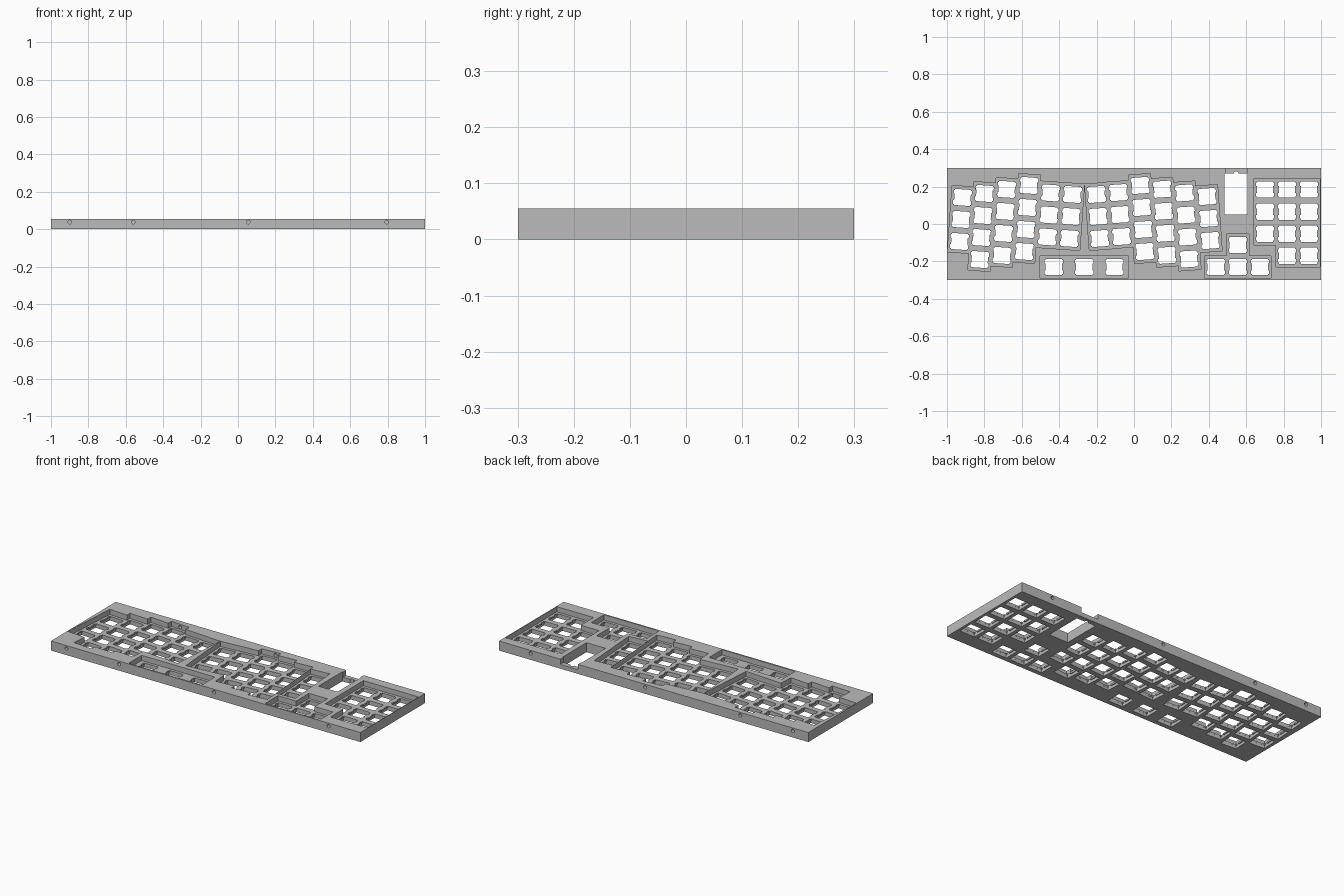
import bpy
import bmesh
import math
from mathutils import Matrix, Vector

if "Cube" in bpy.data.objects:
    bpy.data.objects.remove(bpy.data.objects["Cube"], do_unlink=True)

PITCH = 0.118        # key spacing
MM = PITCH / 19.05   # one millimetre in model units
HEIGHT = 0.0555
HALF_Y = 0.299
FLOOR = 0.025        # top of the switch plate inside the pockets
TILT = math.radians(4)

# One column of keys: x and y of the top key, key count, tilt, key width
columns = [
    # left hand block
    (-0.917, 0.142, 3, -TILT, 1), (-0.800, 0.163, 4, -TILT, 1), (-0.681, 0.185, 4, -TILT, 1),
    (-0.562, 0.206, 4, -TILT, 1), (-0.446, 0.166, 3, -TILT, 1), (-0.329, 0.158, 3, -TILT, 1),
    # right hand block
    (-0.200, 0.158, 3, TILT, 1), (-0.083, 0.168, 3, TILT, 1), (0.033, 0.206, 4, TILT, 1),
    (0.151, 0.186, 4, TILT, 1), (0.270, 0.166, 4, TILT, 1), (0.391, 0.147, 3, TILT, 1),
    # thumb row
    (-0.429, -0.230, 1, 0, 1.25), (-0.266, -0.230, 1, 0, 1.5), (-0.104, -0.230, 1, 0, 1.25),
    # arrow cluster
    (0.437, -0.230, 1, 0, 1), (0.555, -0.112, 2, 0, 1), (0.673, -0.230, 1, 0, 1),
    # number pad
    (0.700, 0.184, 3, 0, 1), (0.818, 0.184, 4, 0, 1), (0.936, 0.184, 4, 0, 1),
]


def keys():
    """Yield the placement and width of every key."""
    for x, y, count, tilt, width in columns:
        turn = Matrix.Rotation(tilt, 4, 'Z')
        for row in range(count):
            offset = turn @ Vector((0, -PITCH * row, 0))
            yield Matrix.Translation(Vector((x, y, 0)) + offset) @ turn, width


def prism(bm, outline, z0, z1, place=Matrix()):
    """Extrude a flat counter-clockwise outline between two heights."""
    low = [bm.verts.new(place @ Vector((x, y, z0))) for x, y in outline]
    high = [bm.verts.new(place @ Vector((x, y, z1))) for x, y in outline]
    bm.faces.new(low[::-1])
    bm.faces.new(high)
    for i in range(len(low)):
        j = (i + 1) % len(low)
        bm.faces.new((low[i], low[j], high[j], high[i]))


def rect(x0, x1, y0, y1):
    return [(x0, y0), (x1, y0), (x1, y1), (x0, y1)]


def make_object(name, bm):
    mesh = bpy.data.meshes.new(name)
    bm.to_mesh(mesh)
    bm.free()
    obj = bpy.data.objects.new(name, mesh)
    bpy.context.collection.objects.link(obj)
    return obj


def cut(target, name, bm):
    """Subtract the cutter from the target, then discard it."""
    cutter = make_object(name, bm)
    cutter.hide_render = True
    mod = target.modifiers.new(name, 'BOOLEAN')
    mod.operation = 'DIFFERENCE'
    mod.solver = 'EXACT'
    mod.use_self = True
    mod.object = cutter
    bpy.context.view_layer.objects.active = target
    bpy.ops.object.modifier_apply(modifier=name)
    bpy.data.objects.remove(cutter, do_unlink=True)


# Solid case
bm = bmesh.new()
prism(bm, rect(-1, 1, -HALF_Y, HALF_Y), 0, HEIGHT)
case = make_object("keyboard_case", bm)

# Sunken pockets: the union of all key cells
bm = bmesh.new()
half = PITCH / 2 + 0.0006
for place, width in keys():
    w = PITCH * width / 2 + 0.0006
    prism(bm, rect(-w, w, -half, half), FLOOR, HEIGHT + 0.05, place)
cut(case, "key_pockets", bm)

# Switch openings with a pair of clip notches on each side
side = [(7, -7), (7, -6), (7.8, -6), (7.8, -2.9), (7, -2.9),
        (7, 2.9), (7.8, 2.9), (7.8, 6), (7, 6), (7, 7)]
outline = [(x * MM, y * MM) for x, y in side]
outline += [(-x, -y) for x, y in outline]
bm = bmesh.new()
for place, width in keys():
    prism(bm, outline, -0.05, HEIGHT, place)
cut(case, "switch_openings", bm)

# Wider clip recess under the plate
bm = bmesh.new()
w, h = 7.8 * MM, 7.05 * MM
for place, width in keys():
    prism(bm, rect(-w, w, -h, h), -0.05, FLOOR - 1.5 * MM, place)
cut(case, "clip_recesses", bm)

# Controller bay with a lowered sill at the back wall
bm = bmesh.new()
prism(bm, rect(0.485, 0.608, 0.05, 0.27), -0.05, HEIGHT + 0.05)
cut(case, "controller_bay", bm)
bm = bmesh.new()
prism(bm, rect(0.49, 0.603, 0.26, 0.35), FLOOR, HEIGHT + 0.05)
cut(case, "cable_gap", bm)
bm = bmesh.new()
arc = [(0.546 + 0.012 * math.cos(math.tau * i / 16),
        0.27 + 0.012 * math.sin(math.tau * i / 16)) for i in range(16)]
prism(bm, arc, -0.05, HEIGHT)
cut(case, "sill_notch", bm)

# Blind screw holes in the front and back walls
bm = bmesh.new()
for x in (-0.9, -0.56, 0.055, 0.795):
    for y in (-HALF_Y, HALF_Y):
        place = Matrix.Translation((x, y, 0.038)) @ Matrix.Rotation(math.pi / 2, 4, 'X')
        bmesh.ops.create_cone(bm, cap_ends=True, segments=16, radius1=0.01,
                              radius2=0.01, depth=0.08, matrix=place)
cut(case, "screw_holes", bm)

# Plain grey finish
grey = bpy.data.materials.new("grey_plastic")
grey.use_nodes = True
colour = (0.5, 0.5, 0.5, 1)
grey.diffuse_color = colour
grey.node_tree.nodes["Principled BSDF"].inputs["Base Color"].default_value = colour
case.data.materials.clear()
case.data.materials.append(grey)
